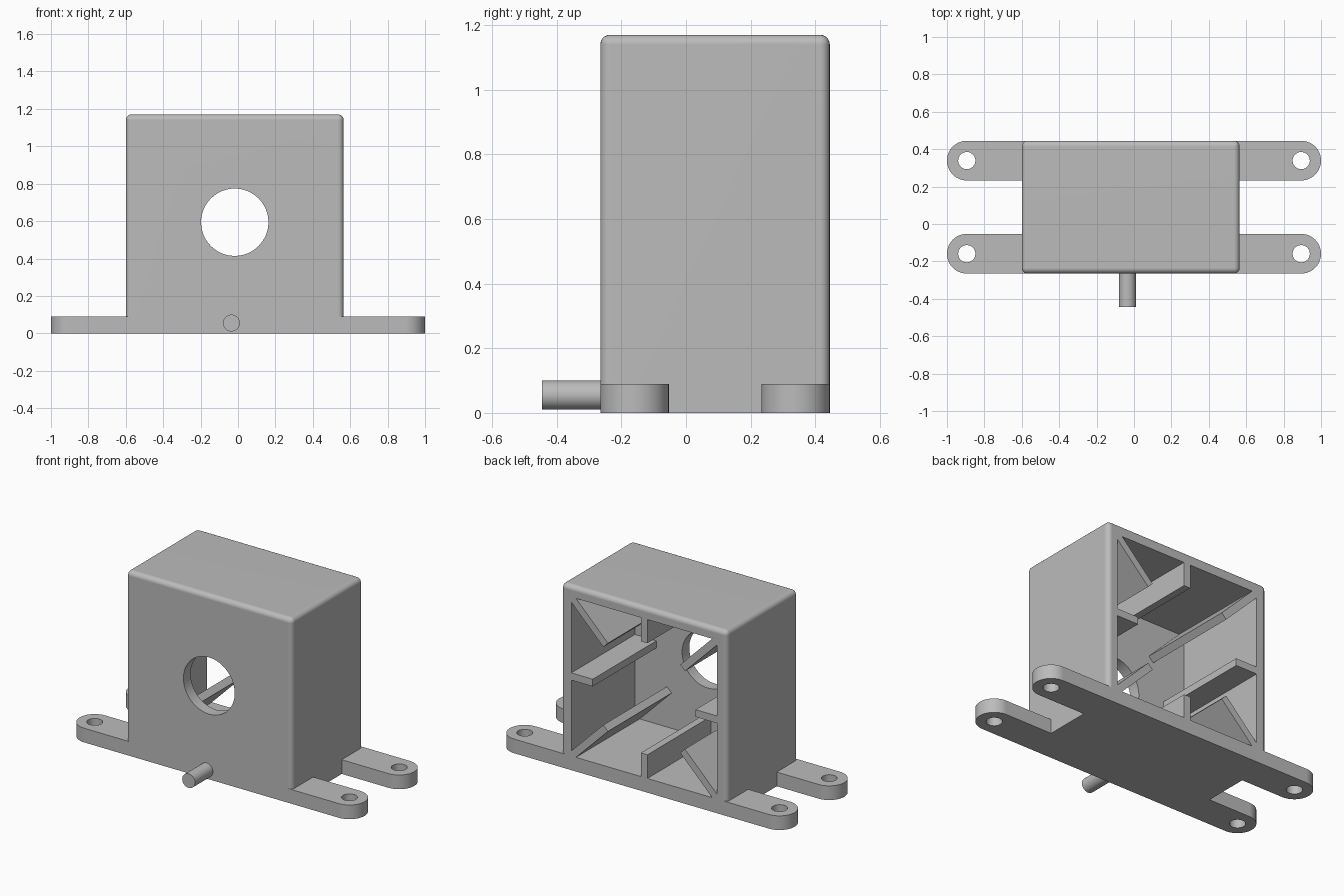
import bpy
import bmesh
from math import pi, sin, cos, radians
from mathutils import Matrix, Vector

if "Cube" in bpy.data.objects:
    bpy.data.objects.remove(bpy.data.objects["Cube"], do_unlink=True)

# Main dimensions
X0, X1 = -0.60, 0.565
Y0, Y1 = -0.265, 0.445
TOP, FLOOR, WALL = 1.17, 0.09, 0.072
MID_X, MID_Z = (X0 + X1) / 2, (FLOOR + TOP - WALL) / 2

grey = bpy.data.materials.new("plain grey")
grey.use_nodes = True
colour = (0.5, 0.5, 0.5, 1)
grey.diffuse_color = colour
grey.node_tree.nodes["Principled BSDF"].inputs["Base Color"].default_value = colour


def add_object(name, bm):
    bmesh.ops.recalc_face_normals(bm, faces=bm.faces)
    mesh = bpy.data.meshes.new(name)
    bm.to_mesh(mesh)
    bm.free()
    obj = bpy.data.objects.new(name, mesh)
    bpy.context.collection.objects.link(obj)
    return obj


def box(name, low, high, turn=None, round_edges=0):
    """Box between two corners, optionally turned about its centre."""
    low, high = Vector(low), Vector(high)
    size, centre = high - low, (low + high) / 2
    bm = bmesh.new()
    bmesh.ops.create_cube(bm, size=1)
    bmesh.ops.scale(bm, vec=size, verts=bm.verts)
    if turn:
        bmesh.ops.rotate(bm, matrix=turn, verts=bm.verts)
    bmesh.ops.translate(bm, vec=centre, verts=bm.verts)
    if round_edges:
        # Every edge but those of the underside
        edges = [e for e in bm.edges if max(v.co.z for v in e.verts) > centre.z]
        bmesh.ops.bevel(bm, geom=edges, offset=round_edges, segments=5,
                        profile=0.5, affect='EDGES')
    return add_object(name, bm)


def cylinder(name, centre, radius, length, along_y=False, sides=48):
    bm = bmesh.new()
    bmesh.ops.create_cone(bm, cap_ends=True, segments=sides, radius1=radius,
                          radius2=radius, depth=length)
    if along_y:
        bmesh.ops.rotate(bm, matrix=Matrix.Rotation(pi / 2, 3, 'X'), verts=bm.verts)
    bmesh.ops.translate(bm, vec=centre, verts=bm.verts)
    return add_object(name, bm)


def cut(target, cutter):
    cutter.hide_render = True
    mod = target.modifiers.new("cut", 'BOOLEAN')
    mod.operation, mod.solver, mod.object = 'DIFFERENCE', 'EXACT', cutter
    bpy.context.view_layer.objects.active = target
    bpy.ops.object.modifier_apply(modifier=mod.name)
    bpy.data.objects.remove(cutter, do_unlink=True)


def finish(obj):
    obj.data.materials.clear()
    obj.data.materials.append(grey)
    bpy.ops.object.select_all(action='DESELECT')
    obj.select_set(True)
    bpy.context.view_layer.objects.active = obj
    bpy.ops.object.shade_smooth_by_angle(angle=radians(30))
    normals = obj.modifiers.new("flat face normals", 'WEIGHTED_NORMAL')
    normals.keep_sharp = True


# Cavity, open at the back, with the stiffening ribs left standing in it
HALF_X, HALF_Z = MID_X - X0 - WALL, MID_Z - FLOOR
RIB, REACH, DIAGONAL = 0.046, 0.15, 0.34
cavity = box("cavity", (MID_X - HALF_X, Y0 + WALL, FLOOR),
             (MID_X + HALF_X, Y1 + 0.1, TOP - WALL))


def rib(centre_x, centre_z, length, angle):
    """Rib running the full depth, its section turned in the back plane."""
    cut(cavity, box("rib", (centre_x - length / 2, Y0 - 0.1, centre_z - RIB / 2),
                    (centre_x + length / 2, Y1 + 0.2, centre_z + RIB / 2),
                    Matrix.Rotation(angle, 3, 'Y')))


for side in (-1, 1):
    rib(MID_X + side * HALF_X, MID_Z, REACH * 2, 0)
    rib(MID_X, MID_Z + side * HALF_Z, REACH * 2, pi / 2)
    for up in (-1, 1):
        rib(MID_X + side * HALF_X, MID_Z + up * HALF_Z, DIAGONAL * 2,
            -side * up * pi / 4)

# Housing with the round front opening
housing = box("housing", (X0, Y0, 0), (X1, Y1, TOP), round_edges=0.03)
cut(housing, cavity)
cut(housing, cylinder("front_opening", (MID_X, Y0, MID_Z), 0.18, 0.4, True, 64))
finish(housing)

# Four mounting tabs with rounded ends and screw holes
R = 0.106
for label, y in (("front", Y0 + R), ("back", Y1 - R)):
    for hand, side, root in (("right", -1, X0 + 0.05), ("left", 1, X1 - 0.05)):
        end = side * (1 - R)
        outline = [(root, y - R)]
        for i in range(25):
            a = -pi / 2 + pi * i / 24
            outline.append((end + side * R * cos(a), y + R * sin(a)))
        outline.append((root, y + R))
        bm = bmesh.new()
        face = bm.faces.new([bm.verts.new((px, py, 0)) for px, py in outline])
        new = bmesh.ops.extrude_face_region(bm, geom=[face])["geom"]
        bmesh.ops.translate(bm, vec=(0, 0, FLOOR),
                            verts=[g for g in new if isinstance(g, bmesh.types.BMVert)])
        tab = add_object(f"{label}_{hand}_tab", bm)
        cut(tab, cylinder("screw_hole", (end, y, FLOOR / 2), 0.046, 0.3, sides=32))
        finish(tab)

# Peg on the front
finish(cylinder("front_peg", (-0.035, -0.345, 0.055), 0.045, 0.2, True, 32))
